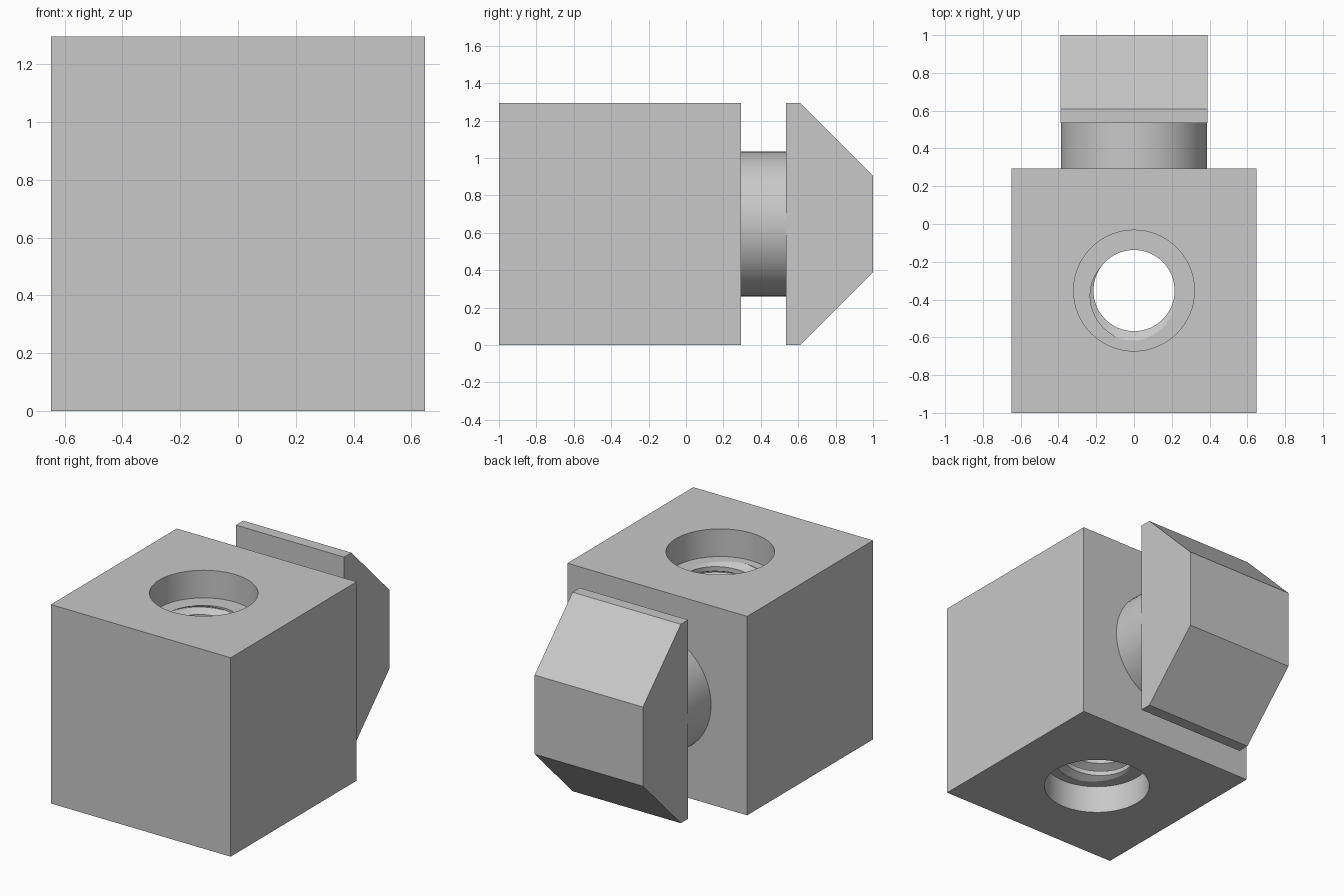
import bpy, bmesh, math
from mathutils import Matrix

if "Cube" in bpy.data.objects:
    bpy.data.objects.remove(bpy.data.objects["Cube"])

grey = bpy.data.materials.new("plain grey")
grey.use_nodes = True
colour = (0.58, 0.58, 0.58, 1)
grey.diffuse_color = colour
grey.node_tree.nodes["Principled BSDF"].inputs["Base Color"].default_value = colour

SIZE = 1.295          # edge of the block and height of the cap
MID = SIZE / 2
BORE_Y = -1 + MID     # axis of the vertical bore
SINK = 0.18           # depth of each counterbore
LINER = 0.29          # outer radius of the thread liner
SEGS = 64


def finish(bm, name, smooth=False):
    bmesh.ops.recalc_face_normals(bm, faces=bm.faces)
    mesh = bpy.data.meshes.new(name)
    bm.to_mesh(mesh)
    bm.free()
    mesh.materials.append(grey)
    obj = bpy.data.objects.new(name, mesh)
    bpy.context.collection.objects.link(obj)
    if smooth:
        smooth_edges(obj)
    return obj


def activate(obj):
    bpy.ops.object.select_all(action='DESELECT')
    obj.select_set(True)
    bpy.context.view_layer.objects.active = obj


def smooth_edges(obj):
    activate(obj)
    bpy.ops.object.shade_smooth_by_angle(angle=math.radians(25))


def cylinder(name, radius, length, centre, axis='Z', smooth=False):
    bm = bmesh.new()
    turn = Matrix.Rotation(math.pi / 2, 4, 'X') if axis == 'Y' else Matrix()
    bmesh.ops.create_cone(bm, cap_ends=True, segments=SEGS, radius1=radius,
                          radius2=radius, depth=length,
                          matrix=Matrix.Translation(centre) @ turn)
    return finish(bm, name, smooth)


def cut(obj, cutter):
    cutter.hide_render = True
    mod = obj.modifiers.new("cut", 'BOOLEAN')
    mod.operation = 'DIFFERENCE'
    mod.solver = 'EXACT'
    mod.object = cutter
    activate(obj)
    bpy.ops.object.modifier_apply(modifier=mod.name)
    bpy.data.objects.remove(cutter)


# Block with a through bore and a counterbore at each end
bm = bmesh.new()
bmesh.ops.create_cube(bm, size=SIZE, matrix=Matrix.Translation((0, BORE_Y, MID)))
block = finish(bm, "block")
cut(block, cylinder("bore_cutter", LINER, SIZE * 2, (0, BORE_Y, MID)))
for z in (0, SIZE):
    cut(block, cylinder("counterbore_cutter", 0.32, SINK * 2, (0, BORE_Y, z)))
smooth_edges(block)

# Threaded liner: rows follow the helix and are clipped at both ends
PITCH, MINOR, MAJOR = 0.085, 0.215, 0.265
LOW, HIGH = SINK, SIZE - SINK
BREAKS = (0.0, 0.3, 0.6, 0.65, 0.95)


def thread_radius(phase):
    p = phase % 1
    rise = (p - 0.3) / 0.3
    fall = (0.95 - p) / 0.3
    return MINOR + (MAJOR - MINOR) * max(0, min(1, rise, fall))


OFFSET = 0.355
turns = math.ceil((HIGH - LOW) / PITCH) + 2
phases = [k + b for k in range(-2, turns) for b in BREAKS]
bm = bmesh.new()
columns = []
for i in range(SEGS + 1):
    t = i / SEGS
    ring = [(LINER, LOW)]
    for u in phases:
        z = max(LOW, min(HIGH, LOW + PITCH * (u + t - OFFSET)))
        ring.append((thread_radius((z - LOW) / PITCH - t + OFFSET), z))
    ring.append((LINER, HIGH))
    a = t * math.tau
    columns.append([bm.verts.new((r * math.cos(a), BORE_Y + r * math.sin(a), z))
                    for r, z in ring])
for left, right in zip(columns, columns[1:]):
    for j in range(len(left)):
        k = (j + 1) % len(left)
        bm.faces.new((left[j], right[j], right[k], left[k]))
bmesh.ops.remove_doubles(bm, verts=bm.verts, dist=0.0001)
finish(bm, "thread_liner", smooth=True)

# Round neck joining the block to the cap
cylinder("neck", 0.387, 0.255, (0, 0.4125, MID), 'Y', smooth=True)

# Cap: chamfered profile extruded across the width
HALF = 0.39
profile = [(0.535, 0), (0.61, 0), (1, 0.39), (1, SIZE - 0.39),
           (0.61, SIZE), (0.535, SIZE)]
bm = bmesh.new()
side = bm.faces.new([bm.verts.new((-HALF, y, z)) for y, z in profile])
new = bmesh.ops.extrude_face_region(bm, geom=[side])["geom"]
bmesh.ops.translate(bm, vec=(HALF * 2, 0, 0),
                    verts=[g for g in new if isinstance(g, bmesh.types.BMVert)])
finish(bm, "cap")
